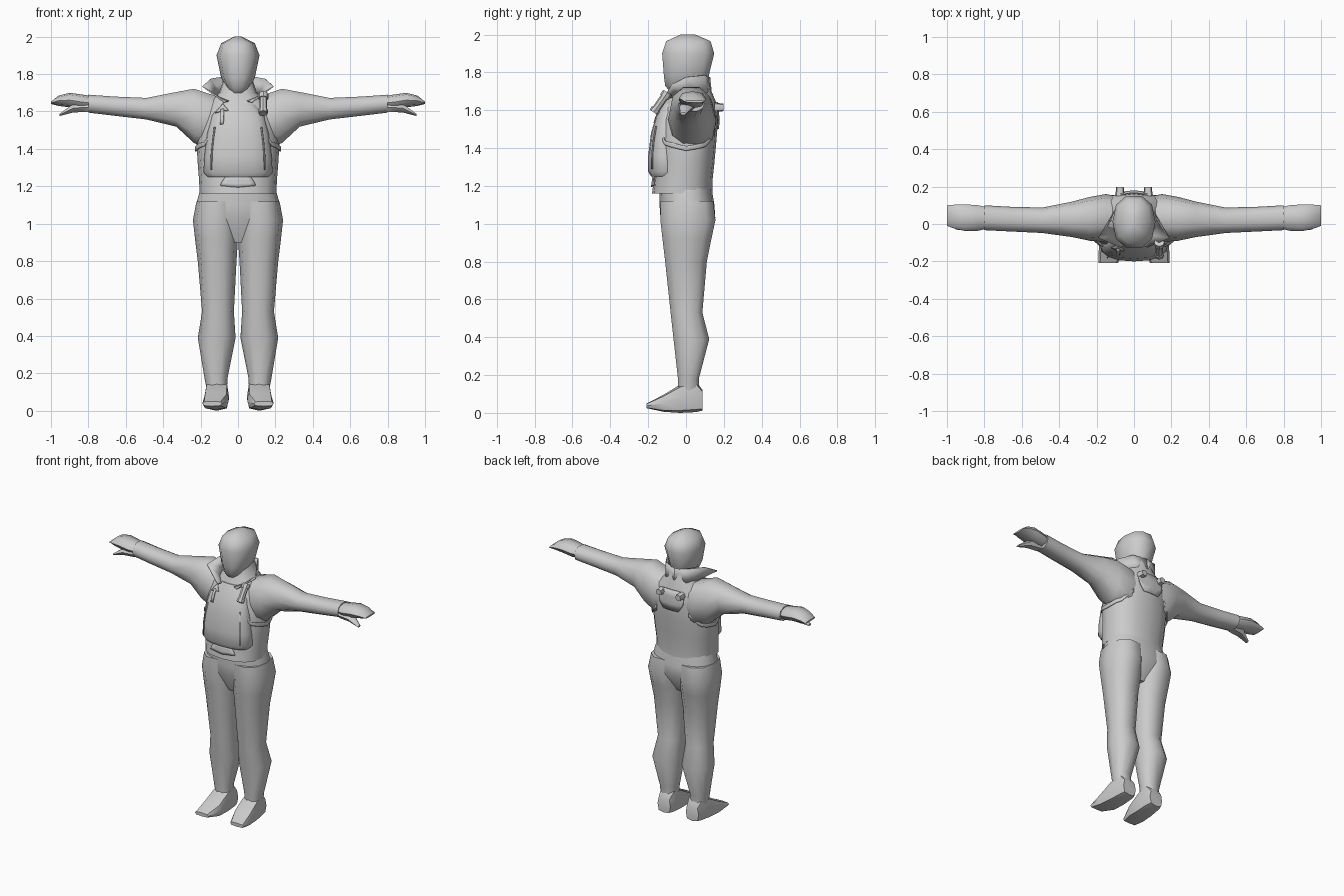
import bpy, bmesh, math
from mathutils import Vector

grey = bpy.data.materials.new("plain grey")
grey.diffuse_color = (0.6, 0.6, 0.6, 1)


def finish(name, bm, angle=50):
    bmesh.ops.recalc_face_normals(bm, faces=bm.faces)
    me = bpy.data.meshes.new(name)
    bm.to_mesh(me)
    bm.free()
    me.materials.append(grey)
    ob = bpy.data.objects.new(name, me)
    bpy.context.collection.objects.link(ob)
    bpy.ops.object.select_all(action='DESELECT')
    ob.select_set(True)
    bpy.context.view_layer.objects.active = ob
    bpy.ops.object.shade_smooth_by_angle(angle=math.radians(angle))
    return ob


def loft(name, rings, axis='z', side=1, n=12, power=0.85, angle=50):
    """Rings are (position, a0, a1, b0, b1): extents of a rounded section."""
    bm = bmesh.new()
    loops = []
    for t, a0, a1, b0, b1 in rings:
        loop = []
        for i in range(n):
            th = 2 * math.pi * i / n
            c, s = math.cos(th), math.sin(th)
            a = (a0 + a1) / 2 + (a1 - a0) / 2 * math.copysign(abs(c) ** power, c)
            b = (b0 + b1) / 2 + (b1 - b0) / 2 * math.copysign(abs(s) ** power, s)
            co = {'z': (a, b, t), 'x': (t, a, b), 'y': (a, t, b)}[axis]
            loop.append(bm.verts.new((co[0] * side, co[1], co[2])))
        loops.append(loop)
    for lo, hi in zip(loops, loops[1:]):
        for i in range(n):
            j = (i + 1) % n
            bm.faces.new((lo[i], lo[j], hi[j], hi[i]))
    bm.faces.new(loops[0])
    bm.faces.new(loops[-1])
    return finish(name, bm, angle)


def ribbon(name, edge_a, edge_b, side=1, thick=0.006, wrap=None):
    """Thin strip between two edges, optionally laid on another part."""
    bm = bmesh.new()
    va = [bm.verts.new((p[0] * side, p[1], p[2])) for p in edge_a]
    vb = [bm.verts.new((p[0] * side, p[1], p[2])) for p in edge_b]
    for i in range(len(va) - 1):
        bm.faces.new((va[i], va[i + 1], vb[i + 1], vb[i]))
    if wrap:
        bmesh.ops.subdivide_edges(bm, edges=bm.edges[:], cuts=2, use_grid_fill=True)
    ob = finish(name, bm)
    if wrap:
        sw = ob.modifiers.new("lay on", 'SHRINKWRAP')
        sw.target = wrap
        sw.wrap_mode = 'ABOVE_SURFACE'
        sw.offset = 0.007
    so = ob.modifiers.new("thickness", 'SOLIDIFY')
    so.thickness = thick
    so.offset = 0
    return ob


def lift(pts, dz):
    return [(x, y, z + dz) for x, y, z in pts]


# Head, with a narrow chin and a flattened crown
loft("head", [(1.70, -.04, .04, -.09, .09), (1.73, -.065, .065, -.115, .11),
              (1.78, -.09, .09, -.122, .125), (1.90, -.115, .115, -.132, .155),
              (1.965, -.09, .09, -.11, .135), (2.0, -.02, .02, -.03, .05)], n=10)

# Jacket body and neck
jacket = loft("jacket", [
    (1.16, -.205, .205, -.18, .14), (1.23, -.208, .208, -.17, .14),
    (1.32, -.215, .215, -.16, .15), (1.43, -.222, .222, -.155, .16),
    (1.55, -.21, .21, -.14, .17), (1.64, -.175, .175, -.11, .16),
    (1.70, -.10, .10, -.08, .135), (1.78, -.075, .075, -.06, .12)], n=16)

# Padded vest front
vest = loft("vest_front", [
    (1.25, -.165, .165, -.185, -.03), (1.275, -.185, .185, -.2, -.01),
    (1.36, -.18, .18, -.2, -.02), (1.48, -.165, .165, -.185, -.03),
    (1.58, -.14, .14, -.155, -.03), (1.66, -.08, .08, -.105, -.03)], n=16)

# Trouser seat
loft("trouser_seat", [
    (0.90, -.10, .10, -.08, .08), (1.03, -.235, .235, -.135, .155),
    (1.10, -.225, .225, -.14, .15), (1.19, -.2, .2, -.14, .135)], n=16)

for s, tag in ((1, "left"), (-1, "right")):
    # Trouser leg
    loft(tag + "_trouser_leg", [
        (0.10, .06, .165, -.045, .075), (0.18, .055, .18, -.045, .07),
        (0.39, .013, .215, -.07, .127), (0.53, .022, .192, -.085, .09),
        (0.80, .008, .215, -.115, .115), (0.92, .0, .23, -.13, .14),
        (1.02, -.005, .241, -.142, .162), (1.12, -.005, .222, -.14, .15)],
        side=s, n=10)
    # Boot: heel to toe, sole slightly raised at the toe
    loft(tag + "_boot", [
        (.088, .06, .16, .012, .12), (.05, .05, .17, .004, .17),
        (-.03, .048, .18, .0, .15), (-.12, .05, .188, .006, .095),
        (-.208, .085, .19, .025, .05)], axis='y', side=s, n=8, power=0.55, angle=40)
    # Sleeve
    loft(tag + "_sleeve", [
        (.05, -.07, .14, 1.42, 1.67), (.15, -.095, .16, 1.39, 1.70),
        (.235, -.09, .145, 1.425, 1.728), (.33, -.07, .12, 1.515, 1.708),
        (.49, -.048, .088, 1.555, 1.675), (.66, -.04, .092, 1.575, 1.682),
        (.80, -.033, .10, 1.592, 1.692)], axis='x', side=s, n=10)
    # Mitten hand and thumb
    loft(tag + "_hand", [
        (.77, -.02, .085, 1.61, 1.68), (.83, -.036, .10, 1.61, 1.69),
        (.90, -.038, .105, 1.622, 1.70), (.96, -.025, .103, 1.63, 1.685),
        (1.0, -.01, .10, 1.64, 1.652)], axis='x', side=s, n=8)
    loft(tag + "_thumb", [
        (.80, -.03, .05, 1.595, 1.65), (.88, -.035, .04, 1.592, 1.645),
        (.955, -.03, .0, 1.575, 1.588)], axis='x', side=s, n=6)
    # Collar half, flaring into a forward lapel
    ribbon(tag + "_collar",
           [(0, .135, 1.68), (.08, .11, 1.685), (.115, .03, 1.69),
            (.10, -.06, 1.675), (.05, -.115, 1.655)],
           [(0, .125, 1.775), (.09, .095, 1.785), (.145, .0, 1.775),
            (.19, -.075, 1.735), (.075, -.125, 1.65)], side=s)
    # Strap passing under the arm
    strap = [(.15, -.17, 1.50), (.19, -.12, 1.44), (.225, .0, 1.41),
             (.20, .11, 1.43), (.13, .16, 1.50)]
    ribbon(tag + "_side_strap", strap, lift(strap, -.025), side=s, wrap=jacket)
    # Back buckles
    loft(tag + "_back_buckle", [(.15, .05, .10, 1.59, 1.64), (.197, .055, .095, 1.595, 1.635)],
         axis='y', side=s, n=8)
    # Vest side seam
    ribbon(tag + "_vest_seam", [(.14, -.18, 1.29), (.13, -.17, 1.52)],
           [(.148, -.18, 1.29), (.138, -.17, 1.52)], side=s, wrap=vest)

# Back harness plate
ribbon("back_harness", [(-.11, .18, 1.62), (-.05, .18, 1.65), (.05, .18, 1.65), (.11, .18, 1.62)],
       [(-.10, .18, 1.56), (-.06, .18, 1.50), (.06, .18, 1.50), (.10, .18, 1.56)], wrap=jacket)

# Belt flap
ribbon("belt_flap", [(-.07, -.18, 1.25), (0, -.185, 1.255), (.07, -.18, 1.25)],
       [(-.10, -.18, 1.205), (0, -.185, 1.195), (.10, -.18, 1.205)], wrap=jacket)

# Hook strap on one side of the chest
ribbon("hook_strap", [(-.095, -.16, 1.53), (-.095, -.14, 1.62)],
       [(-.075, -.16, 1.53), (-.075, -.14, 1.62)], wrap=vest)
ribbon("hook_tip", [(-.13, -.14, 1.605), (-.09, -.12, 1.65)],
       [(-.05, -.14, 1.605), (-.085, -.12, 1.65)], wrap=vest)

# Tilted torch clipped on the other side of the chest
bm = bmesh.new()
for depth, r, shift in ((.125, .021, 0), (.03, .027, .05), (.02, .026, -.05)):
    made = bmesh.ops.create_cone(bm, cap_ends=True, segments=8, radius1=r, radius2=r, depth=depth)
    bmesh.ops.translate(bm, verts=made['verts'], vec=(0, 0, shift))
torch = finish("chest_torch", bm, 40)
torch.location = Vector((.135, -.135, 1.64))
torch.rotation_euler = (math.radians(-35), 0, 0)
